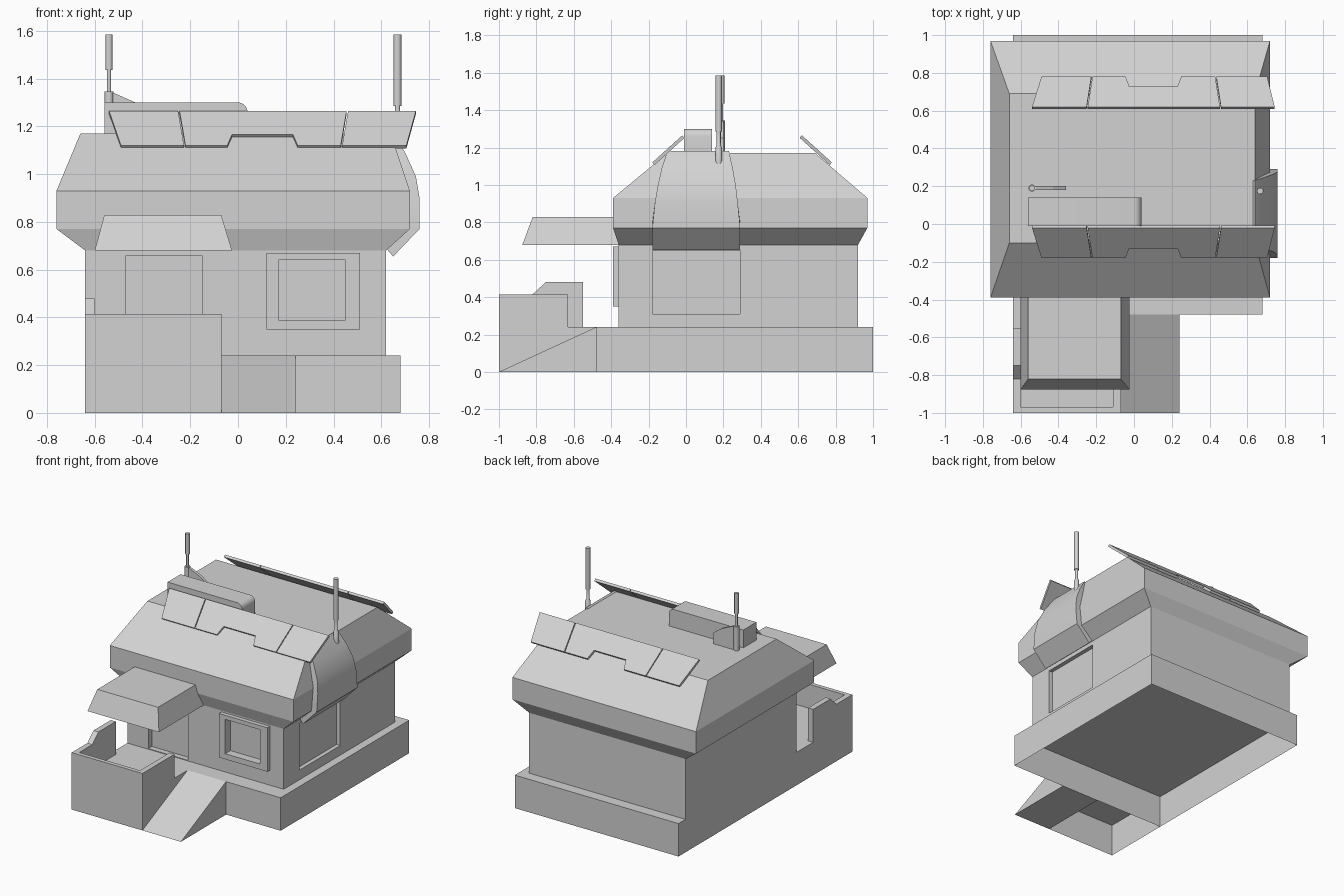
import bpy, bmesh, math
from mathutils import Vector

if "Cube" in bpy.data.objects:
    bpy.data.objects.remove(bpy.data.objects["Cube"])

grey = bpy.data.materials.new("plain grey")
grey.diffuse_color = (0.65, 0.65, 0.65, 1)
grey.use_nodes = True
grey.node_tree.nodes["Principled BSDF"].inputs["Base Color"].default_value = grey.diffuse_color


def finish(name, bm, smooth=False):
    bmesh.ops.recalc_face_normals(bm, faces=bm.faces)
    me = bpy.data.meshes.new(name)
    bm.to_mesh(me)
    bm.free()
    me.materials.append(grey)
    ob = bpy.data.objects.new(name, me)
    bpy.context.collection.objects.link(ob)
    if smooth:
        bpy.ops.object.select_all(action='DESELECT')
        ob.select_set(True)
        bpy.context.view_layer.objects.active = ob
        bpy.ops.object.shade_smooth_by_angle(angle=math.radians(40))
    return ob


def loft(name, rings, smooth=False, bottom=True, top=True):
    """Skin a list of equal-length point loops."""
    bm = bmesh.new()
    loops = [[bm.verts.new(p) for p in r] for r in rings]
    n = len(loops[0])
    for a, b in zip(loops, loops[1:]):
        for i in range(n):
            j = (i + 1) % n
            bm.faces.new((a[i], a[j], b[j], b[i]))
    if bottom:
        bm.faces.new(loops[0][::-1])
    if top:
        bm.faces.new(loops[-1])
    return finish(name, bm, smooth)


def rect(x0, x1, y0, y1, z):
    return [(x0, y0, z), (x1, y0, z), (x1, y1, z), (x0, y1, z)]


def box(name, x0, x1, y0, y1, z0, z1, **kw):
    return loft(name, [rect(x0, x1, y0, y1, z0), rect(x0, x1, y0, y1, z1)], **kw)


def prism_x(name, pts, x0, x1):
    """Extrude a (y, z) profile along x."""
    return loft(name, [[(x, y, z) for y, z in pts] for x in (x0, x1)])


def prism_y(name, pts, y0, y1, smooth=False):
    """Extrude an (x, z) profile along y."""
    return loft(name, [[(x, y, z) for x, z in pts] for y in (y0, y1)], smooth)


def rod(name, x, y, steps, n=12):
    """Turned pole from (z, radius) steps."""
    return loft(name, [[(x + r * math.cos(i * math.tau / n), y + r * math.sin(i * math.tau / n), z)
                        for i in range(n)] for z, r in steps], smooth=True)


# foundation, open underneath
box("foundation", -0.64, 0.68, -0.48, 1.0, 0, 0.24, bottom=False)

# house walls and hipped roof in one shell
house = loft("house_shell", [
    rect(-0.64, 0.62, -0.36, 0.92, 0.24),
    rect(-0.64, 0.62, -0.36, 0.92, 0.68),
    rect(-0.76, 0.72, -0.39, 0.97, 0.77),
    rect(-0.76, 0.72, -0.39, 0.97, 0.93),
    rect(-0.66, 0.64, -0.10, 0.69, 1.17)])

# recesses for the door and the windows
for name, dims in {
        "door_cutter": (-0.47, -0.15, -0.5, -0.32, 0.245, 0.66),
        "front_window_cutter": (0.17, 0.45, -0.5, -0.33, 0.39, 0.64),
        "side_window_cutter": (0.59, 0.8, -0.18, 0.29, 0.31, 0.65)}.items():
    cutter = box(name, *dims)
    cutter.hide_render = True
    cutter.hide_set(True)
    mod = house.modifiers.new(name, 'BOOLEAN')
    mod.operation = 'DIFFERENCE'
    mod.solver = 'EXACT'
    mod.object = cutter

# raised front window frame
outer, inner = (0.12, 0.51, 0.35, 0.67), (0.17, 0.45, 0.39, 0.64)


def frame_loop(r, y):
    return [(r[0], y, r[2]), (r[1], y, r[2]), (r[1], y, r[3]), (r[0], y, r[3])]


loops = [frame_loop(outer, -0.355), frame_loop(outer, -0.39),
         frame_loop(inner, -0.39), frame_loop(inner, -0.355)]
loft("front_window_frame", loops + loops[:1], bottom=False, top=False)

# curved hood wrapping down the right side of the roof: outer x, z, inner x, z, y range
hood = [(0.64, 1.18, 0.62, 1.16, -0.10, 0.23), (0.70, 1.09, 0.66, 1.08, -0.13, 0.25),
        (0.745, 0.99, 0.70, 0.98, -0.152, 0.267), (0.76, 0.90, 0.72, 0.90, -0.167, 0.277),
        (0.76, 0.77, 0.72, 0.79, -0.18, 0.29), (0.65, 0.655, 0.62, 0.69, -0.18, 0.29)]
loft("side_hood", [[(a, y0, b), (a, y1, b), (c, y1, d), (c, y0, d)]
                   for a, b, c, d, y0, y1 in hood], smooth=True)

# entrance ramp
prism_x("ramp", [(-1.0, 0), (-0.48, 0.24), (-0.48, 0.0)], -0.07, 0.24)

# porch with parapet walls
box("porch_base", -0.64, -0.07, -1.0, -0.48, 0, 0.24, bottom=False)
box("porch_front_wall", -0.60, -0.11, -1.0, -0.97, 0.24, 0.415)
box("porch_right_wall", -0.11, -0.07, -1.0, -0.63, 0.24, 0.415)
prism_x("porch_left_wall", [(-1.0, 0.24), (-1.0, 0.415), (-0.82, 0.415), (-0.75, 0.48),
                            (-0.55, 0.48), (-0.55, 0.24)], -0.64, -0.60)

# awning over the porch
loft("awning", [rect(-0.60, -0.025, -0.875, -0.35, 0.68),
                rect(-0.56, -0.07, -0.82, -0.35, 0.828)])

# two rows of tilted roof panels: (x, fraction up the slope)
panels = [
    [(-0.49, 0), (-0.226, 0), (-0.251, 1), (-0.54, 1)],
    [(-0.22, 0), (-0.045, 0), (-0.025, 0.32), (0.23, 0.32), (0.25, 0), (0.43, 0),
     (0.455, 1), (-0.245, 1)],
    [(0.436, 0), (0.705, 0), (0.745, 1), (0.461, 1)]]
under = Vector((0, 0.145, -0.16)).normalized() * 0.018
for side in ("front", "back"):
    for i, outline in enumerate(panels):
        top = [Vector((x, -0.18 + 0.16 * t, 1.12 + 0.145 * t)) for x, t in outline]
        low = [p + under for p in top]
        if side == "back":
            top, low = ([Vector((p.x, 0.6 - p.y, p.z)) for p in r] for r in (top, low))
        loft(f"{side}_roof_panel_{i + 1}", [low, top])

# roof duct with one rounded end
arc = [(0.0 + 0.04 * math.sin(a), 1.26 + 0.04 * math.cos(a))
       for a in (i * math.pi / 10 for i in range(6))]
prism_y("roof_duct", [(-0.56, 1.16), (-0.56, 1.30)] + arc + [(0.04, 1.16)],
        -0.01, 0.14, smooth=True)

# antennas and the brace of the left one
rod("left_antenna", -0.54, 0.19, [(1.16, 0.019), (1.345, 0.019), (1.345, 0.009),
                                  (1.435, 0.009), (1.435, 0.015), (1.585, 0.015)])
prism_y("left_antenna_brace", [(-0.54, 1.16), (-0.54, 1.34), (-0.52, 1.34), (-0.43, 1.30),
                               (-0.36, 1.25), (-0.36, 1.16)], 0.18, 0.20)
rod("right_antenna", 0.668, 0.175, [(1.10, 0.018), (1.20, 0.018), (1.21, 0.011),
                                    (1.285, 0.011), (1.285, 0.017), (1.585, 0.017)])
